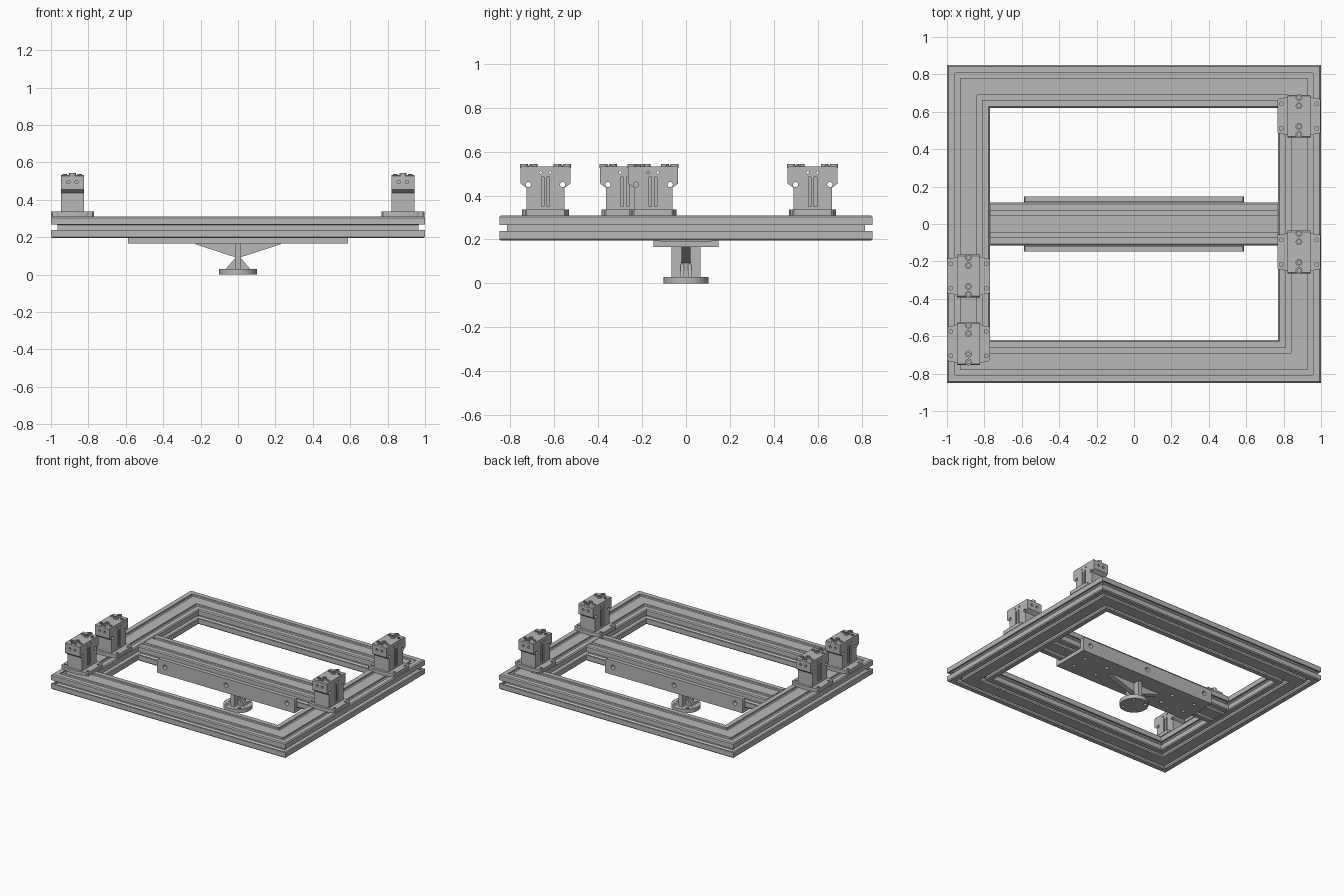
import bpy, bmesh, math
from mathutils import Matrix, Vector

cube = bpy.data.objects.get("Cube")
if cube:
    bpy.data.objects.remove(cube, do_unlink=True)

GREY = (0.48, 0.48, 0.48, 1)
metal = bpy.data.materials.new("plain_grey_metal")
metal.use_nodes = True
metal.diffuse_color = GREY
metal.node_tree.nodes["Principled BSDF"].inputs["Base Color"].default_value = GREY

AXES = {"x": lambda p, q, t: (t, p, q),
        "y": lambda p, q, t: (p, t, q),
        "z": lambda p, q, t: (p, q, t)}


def finish(name, bm, smooth=False):
    bmesh.ops.recalc_face_normals(bm, faces=bm.faces)
    mesh = bpy.data.meshes.new(name)
    bm.to_mesh(mesh)
    bm.free()
    mesh.materials.append(metal)
    obj = bpy.data.objects.new(name, mesh)
    bpy.context.collection.objects.link(obj)
    if smooth:
        activate(obj)
        bpy.ops.object.shade_smooth_by_angle(angle=math.radians(35))
    return obj


def activate(obj):
    bpy.ops.object.select_all(action="DESELECT")
    obj.select_set(True)
    bpy.context.view_layer.objects.active = obj


def add_prism(bm, pts, axis, a, b):
    ends = [[bm.verts.new(AXES[axis](p, q, t)) for p, q in pts] for t in (a, b)]
    n = len(pts)
    for end in ends:
        bm.faces.new(end)
    for i in range(n):
        j = (i + 1) % n
        bm.faces.new((ends[0][i], ends[0][j], ends[1][j], ends[1][i]))


def circle(cx, cy, r, n=20):
    return [(cx + r * math.cos(math.tau * i / n), cy + r * math.sin(math.tau * i / n))
            for i in range(n)]


def rect(x0, x1, y0, y1):
    return [(x0, y0), (x1, y0), (x1, y1), (x0, y1)]


def mirrored(half):
    return half + [(-p, q) for p, q in reversed(half)]


def solid(name, shapes, smooth=False):
    """One object from a list of (points, axis, start, end) prisms."""
    bm = bmesh.new()
    for shape in shapes:
        add_prism(bm, *shape)
    return finish(name, bm, smooth)


def cut(obj, shapes):
    cutter = solid("cutter", shapes)
    cutter.hide_render = True
    mod = obj.modifiers.new("cut", "BOOLEAN")
    mod.operation, mod.solver, mod.object = "DIFFERENCE", "EXACT", cutter
    activate(obj)
    bpy.ops.object.modifier_apply(modifier=mod.name)
    bpy.data.objects.remove(cutter, do_unlink=True)


# Slotted extrusion cross-section
W, H, Z0 = 0.23, 0.115, 0.195
SLOT = [(-0.014, 0), (-0.014, 0.013), (-0.025, 0.013), (-0.013, 0.035)]
SLOT += [(-s, d) for s, d in reversed(SLOT)]


def extrusion_profile(c=0.007):
    pts = []
    wide, tall = (0.0565, W - 0.0565), (H / 2,)
    for o, d, length, slots in (((0, 0), (1, 0), W, wide), ((W, 0), (0, 1), H, tall),
                                ((W, H), (-1, 0), W, wide), ((0, H), (0, -1), H, tall)):
        o, d = Vector(o), Vector(d)
        inward = Vector((-d.y, d.x))
        pts.append(o + d * c)
        for s in slots:
            pts += [o + d * (s + t) + inward * depth for t, depth in SLOT]
        pts.append(o + d * (length - c))
    return [(p.x, p.y) for p in pts]


profile = extrusion_profile()

# Mitred outer frame
bm = bmesh.new()
rings = [[bm.verts.new((sx * (1 - u), sy * (0.85 - u), Z0 + v))
          for sx, sy in ((1, 1), (-1, 1), (-1, -1), (1, -1))] for u, v in profile]
for i, ring in enumerate(rings):
    nxt = rings[(i + 1) % len(rings)]
    for k in range(4):
        m = (k + 1) % 4
        bm.faces.new((ring[k], ring[m], nxt[m], nxt[k]))
finish("outer_frame", bm)

# Centre beam
solid("centre_beam", [([(u - W / 2, v + Z0) for u, v in profile], "x", -0.77, 0.77)])

# Cradle under the beam: bottom plate and two side plates with holes
L = 0.587
bottom = solid("cradle_bottom", [(rect(-L, L, -0.145, 0.145), "z", 0.165, 0.194)])
cut(bottom, [(circle(x, y, 0.013), "z", 0.1, 0.25)
             for x in (-0.5, -0.3, 0.3, 0.5) for y in (-0.06, 0.06)])
side_outline = mirrored([(L, 0.165), (L, 0.262), (L - 0.004, 0.271), (L - 0.013, 0.275)])
for name, y0, y1 in (("front", -0.147, -0.117), ("back", 0.117, 0.147)):
    plate = solid("cradle_" + name + "_plate", [(side_outline, "y", y0, y1)])
    cut(plate, [(circle(x, 0.225, 0.017), "y", y0 - 0.01, y1 + 0.01)
                for x in (-0.52, 0, 0.52)])

# Pedestal: web, gussets and round foot
solid("pedestal_web", [(rect(-0.015, 0.015, -0.067, 0.067), "z", 0.025, 0.166)])
solid("pedestal_upper_gusset",
      [(mirrored([(0.012, 0.092), (0.23, 0.163), (0.23, 0.166)]), "y", -0.02, 0.02)])
lower = mirrored([(0.067, 0.028), (0.012, 0.092)])
solid("pedestal_lower_gussets", [(lower, "y", y - 0.007, y + 0.007) for y in (-0.017, 0.017)])
foot = solid("round_foot", [(circle(0, 0, 0.102, 48), "z", 0, 0.03)], True)
cut(foot, [(circle(sx * 0.052, sy * 0.058, 0.012), "z", -0.01, 0.04)
           for sx in (-1, 1) for sy in (-1, 1)])

# Clamp block, built once about its own centre
SIGNS = (-1, 1)
base_half = [(0.03, -0.107), (0.075, -0.1), (0.085, -0.094), (0.107, -0.094), (0.115, -0.086)]
base_half += [(x, -y) for x, y in reversed(base_half)]
base = solid("clamp_base", [(mirrored(base_half), "z", 0.309, 0.336)])
cut(base, [(circle(sx * 0.095, sy * 0.065, 0.01), "z", 0.315, 0.35)
           for sx in SIGNS for sy in SIGNS])

body = solid("clamp_body", [(mirrored([(0.0875, 0.335), (0.0875, 0.435), (0.114, 0.455),
                                       (0.114, 0.526), (0.108, 0.532)]),
                             "x", -0.0625, 0.0625)])
holes = []
for s in SIGNS:
    holes.append((circle(s * 0.078, 0.45, 0.012), "x", -0.1, 0.1))
    holes.append((circle(s * 0.022, 0.505, 0.006, 12), "x", -0.1, 0.1))
    for t in SIGNS:
        a, b = sorted((t * 0.05, t * 0.08))
        holes.append((rect(s * 0.013 - 0.006, s * 0.013 + 0.006, 0.35, 0.485), "x", a, b))
        a, b = sorted((t * 0.1, t * 0.13))
        holes.append((circle(s * 0.022, 0.495, 0.009, 16), "y", a, b))
cut(body, holes)

spots = [(0, s * y) for s in SIGNS for y in (0.055, 0.098)]
bolts = solid("clamp_bolts", [(circle(x, y, 0.018), "z", 0.525, 0.543) for x, y in spots])
cut(bolts, [(circle(x, y, 0.01, 6), "z", 0.533, 0.56) for x, y in spots])
corner = [(sx * 0.04, sy * 0.068) for sx in SIGNS for sy in SIGNS]
pins = solid("clamp_pins", [(circle(x, y, 0.012, 16), "z", 0.525, 0.537) for x, y in corner])
cut(pins, [(circle(x, y, 0.006, 12), "z", 0.531, 0.55) for x, y in corner])

# Four clamps on the frame
PLACES = {"front_right": (-0.885, -0.64), "middle_right": (-0.885, -0.278),
          "middle_left": (0.882, -0.15), "back_left": (0.882, 0.577)}
for part in (base, body, bolts, pins):
    stem = part.name
    for i, (place, (x, y)) in enumerate(PLACES.items()):
        obj = part if i == 0 else part.copy()
        if i:
            bpy.context.collection.objects.link(obj)
        obj.name = stem + "_" + place
        obj.location = (x, y, 0)
